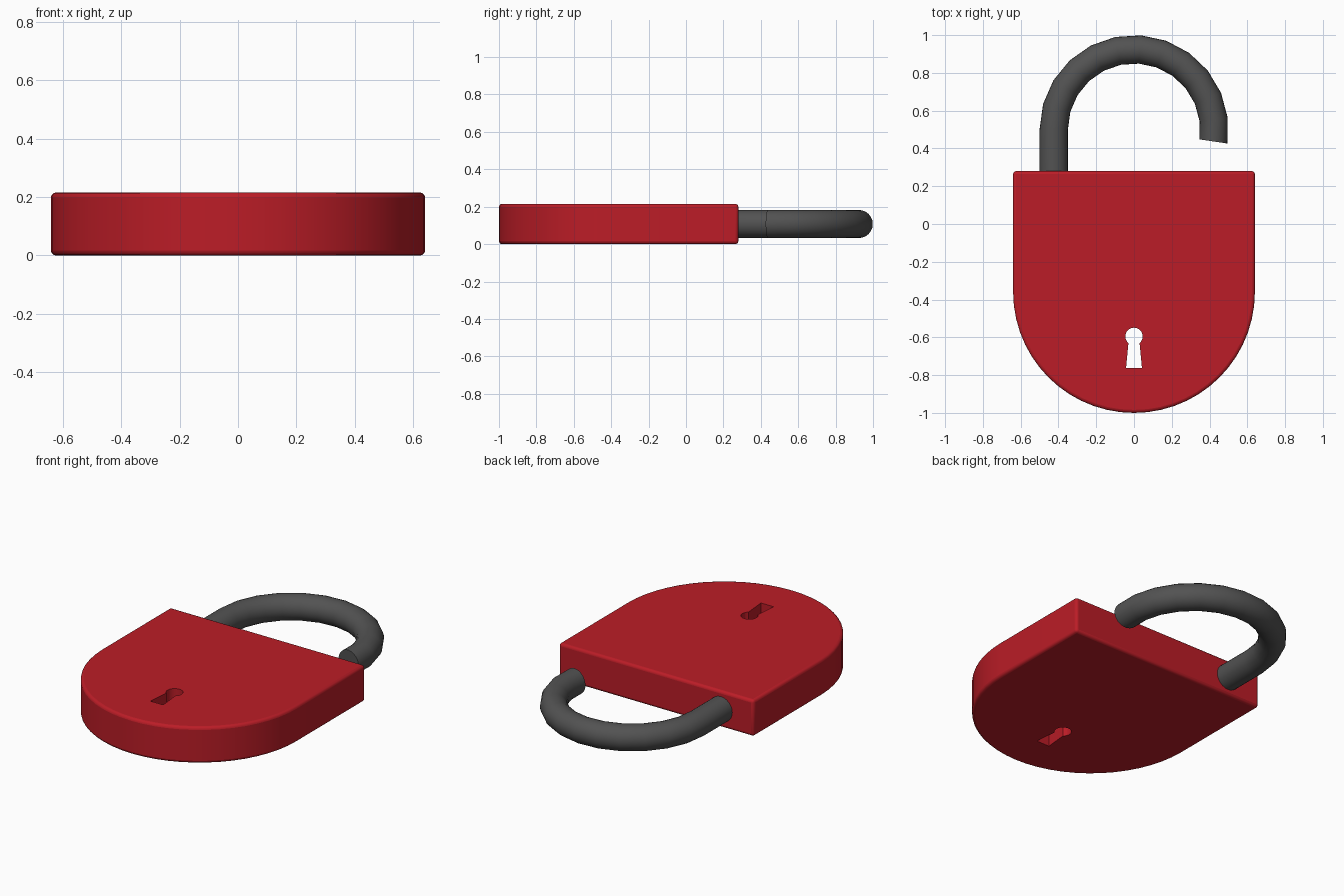
import bpy, bmesh
from math import sin, cos, radians
from mathutils import Vector

if "Cube" in bpy.data.objects:
    bpy.data.objects.remove(bpy.data.objects["Cube"])

HEIGHT = 0.215


def material(name, color):
    mat = bpy.data.materials.new(name)
    mat.diffuse_color = (*color, 1)
    mat.use_nodes = True
    mat.node_tree.nodes["Principled BSDF"].inputs["Base Color"].default_value = mat.diffuse_color
    return mat


def make_object(name, bm, mat=None):
    bmesh.ops.recalc_face_normals(bm, faces=bm.faces[:])
    mesh = bpy.data.meshes.new(name)
    bm.to_mesh(mesh)
    bm.free()
    obj = bpy.data.objects.new(name, mesh)
    bpy.context.collection.objects.link(obj)
    if mat:
        mesh.materials.append(mat)
    return obj


def smooth(obj, angle):
    bpy.ops.object.select_all(action='DESELECT')
    obj.select_set(True)
    bpy.context.view_layer.objects.active = obj
    bpy.ops.object.shade_smooth_by_angle(angle=radians(angle))


def arc(cx, cy, r, start, end, steps):
    return [(cx + r * cos(radians(start + (end - start) * i / steps)),
             cy + r * sin(radians(start + (end - start) * i / steps)))
            for i in range(steps + 1)]


def extrude_profile(name, points, z0, z1, mat=None):
    bm = bmesh.new()
    face = bm.faces.new([bm.verts.new((x, y, z0)) for x, y in points])
    geom = bmesh.ops.extrude_face_region(bm, geom=[face])["geom"]
    top = [g for g in geom if isinstance(g, bmesh.types.BMVert)]
    bmesh.ops.translate(bm, verts=top, vec=(0, 0, z1 - z0))
    return make_object(name, bm, mat)


red = material("red_paint", (0.5, 0.012, 0.02))
steel = material("dark_steel", (0.085, 0.085, 0.085))

# Body: flat top edge, semicircular bottom, softened rims
outline = [(0.64, 0.28)] + arc(0, -0.36, 0.64, 0, -180, 28) + [(-0.64, 0.28)]
body = extrude_profile("lock_body", outline, 0, HEIGHT, red)
bevel = body.modifiers.new("rim", 'BEVEL')
bevel.width = 0.016
bevel.segments = 3
bevel.limit_method = 'ANGLE'
bevel.angle_limit = radians(40)

# Keyhole: round top with a flared slot, cut right through
keyhole = arc(0, -0.595, 0.046, -50, 230, 20) + [(-0.042, -0.762), (0.042, -0.762)]
cutter = extrude_profile("keyhole_cutter", keyhole, -0.1, HEIGHT + 0.1, red)
cutter.hide_render = True
cutter.hide_set(True)
cut = body.modifiers.new("keyhole", 'BOOLEAN')
cut.operation = 'DIFFERENCE'
cut.solver = 'EXACT'
cut.object = cutter
smooth(body, 35)

# Shackle: round bar swept up the long leg and round the open arch
SIDES, BAR, ARCH = 24, 0.075, 0.425
stations = [(Vector((-ARCH, 0.2, HEIGHT / 2)), 180)]
for i in range(13):
    a = 180 - 188.5 * i / 12
    stations.append((Vector((ARCH * cos(radians(a)), 0.5 + ARCH * sin(radians(a)),
                             HEIGHT / 2)), a))
bm = bmesh.new()
rings = []
for centre, a in stations:
    out = Vector((cos(radians(a)), sin(radians(a)), 0)) * BAR
    up = Vector((0, 0, BAR))
    rings.append([bm.verts.new(centre + out * cos(radians(360 * k / SIDES))
                               + up * sin(radians(360 * k / SIDES)))
                  for k in range(SIDES)])
for r0, r1 in zip(rings, rings[1:]):
    for k in range(SIDES):
        n = (k + 1) % SIDES
        bm.faces.new((r0[k], r0[n], r1[n], r1[k]))
for end in (rings[0], rings[-1]):
    bm.faces.new(end)
shackle = make_object("shackle", bm, steel)
smooth(shackle, 35)
